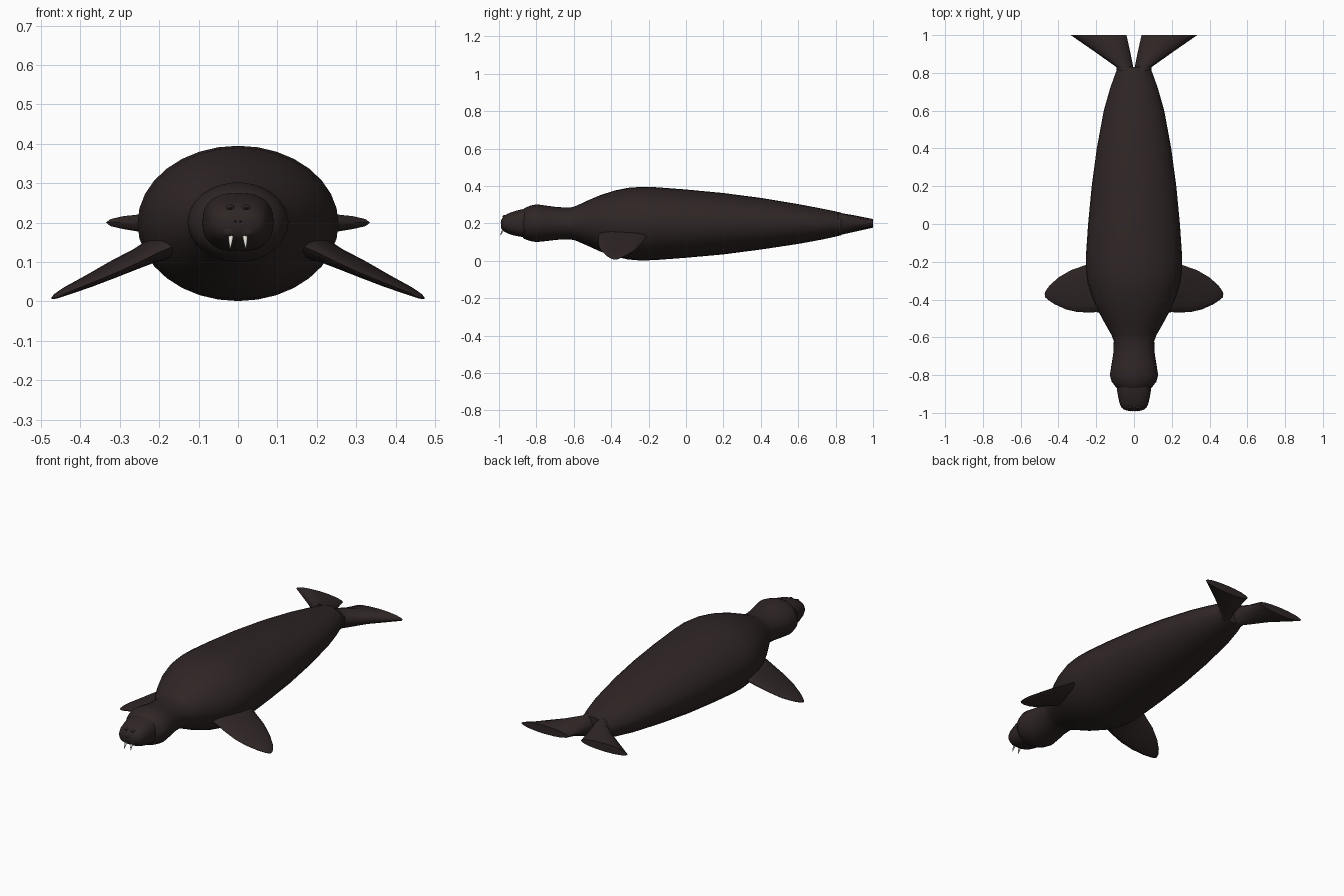
import bpy, bmesh, math
from mathutils import Vector


def material(name, rgb):
    m = bpy.data.materials.new(name)
    m.diffuse_color = (*rgb, 1)
    return m


HIDE = material("dark_brown_hide", (0.029, 0.019, 0.019))
IVORY = material("ivory", (0.75, 0.72, 0.66))
BLACK = material("near_black", (0.008, 0.006, 0.006))


def sgn_pow(v, p):
    return math.copysign(abs(v) ** p, v)


def loft(name, rings, mat, angle=60):
    """Skin closed rings of equal length and cap both ends."""
    bm = bmesh.new()
    vs = [[bm.verts.new(p) for p in r] for r in rings]
    n = len(vs[0])
    for a, b in zip(vs, vs[1:]):
        for i in range(n):
            j = (i + 1) % n
            bm.faces.new((a[i], a[j], b[j], b[i]))
    bm.faces.new(vs[0])
    bm.faces.new(vs[-1])
    bmesh.ops.recalc_face_normals(bm, faces=bm.faces)
    me = bpy.data.meshes.new(name)
    bm.to_mesh(me)
    bm.free()
    me.materials.append(mat)
    ob = bpy.data.objects.new(name, me)
    bpy.context.collection.objects.link(ob)
    smooth(ob, angle)
    return ob


def smooth(ob, angle):
    bpy.ops.object.select_all(action='DESELECT')
    ob.select_set(True)
    bpy.context.view_layer.objects.active = ob
    bpy.ops.object.shade_smooth_by_angle(angle=math.radians(angle))


def section(y, hw, bottom, top, power=1.0, n=32):
    zc, hh = (top + bottom) / 2, (top - bottom) / 2
    return [(hw * sgn_pow(math.cos(t), power), y, zc + hh * sgn_pow(math.sin(t), power))
            for t in (2 * math.pi * i / n for i in range(n))]


def blade(start, end, thick, n=16):
    """Lens-shaped cross-section between two edge points, thickened in z."""
    a, b = Vector(start), Vector(end)
    return [(a + b) / 2 + (b - a) / 2 * math.cos(t) + Vector((0, 0, thick * math.sin(t)))
            for t in (2 * math.pi * i / n for i in range(n))]


def flip(rings):
    return [[(-p[0], p[1], p[2]) for p in r] for r in rings]


def pair(name, rings, mat, angle=60):
    loft("right_" + name, rings, mat, angle)
    loft("left_" + name, flip(rings), mat, angle)


# Body, neck and skull: y, half width, bottom, top
body = [(-0.885, 0.06, 0.14, 0.26), (-0.865, 0.095, 0.117, 0.28), (-0.835, 0.118, 0.106, 0.294),
        (-0.80, 0.128, 0.10, 0.302), (-0.75, 0.12, 0.105, 0.295), (-0.69, 0.11, 0.112, 0.287),
        (-0.62, 0.107, 0.115, 0.284), (-0.59, 0.118, 0.108, 0.292), (-0.53, 0.152, 0.082, 0.32),
        (-0.46, 0.19, 0.05, 0.35), (-0.38, 0.225, 0.022, 0.376), (-0.31, 0.246, 0.007, 0.39),
        (-0.24, 0.255, 0.001, 0.395), (-0.16, 0.254, 0.004, 0.393), (0.0, 0.243, 0.016, 0.381),
        (0.2, 0.224, 0.034, 0.362), (0.4, 0.197, 0.06, 0.336), (0.6, 0.16, 0.09, 0.303),
        (0.72, 0.126, 0.112, 0.28), (0.79, 0.101, 0.127, 0.266), (0.83, 0.085, 0.137, 0.257)]
loft("body", [section(*s) for s in body], HIDE)

# Muzzle
muzzle = [(-0.83, 0.088, 0.125, 0.278), (-0.88, 0.09, 0.128, 0.275), (-0.92, 0.083, 0.135, 0.264),
          (-0.95, 0.076, 0.145, 0.253), (-0.972, 0.066, 0.156, 0.241),
          (-0.984, 0.05, 0.17, 0.227), (-0.99, 0.025, 0.185, 0.212)]
loft("muzzle", [section(*s, power=0.8) for s in muzzle], HIDE)

# Front flippers: leading edge, trailing edge, thickness
fore = [((0.14, -0.47, 0.15), (0.15, -0.19, 0.15), 0.040),
        ((0.20, -0.467, 0.125), (0.225, -0.205, 0.14), 0.032),
        ((0.25, -0.468, 0.10), (0.27, -0.222, 0.115), 0.025),
        ((0.30, -0.466, 0.077), (0.335, -0.245, 0.085), 0.021),
        ((0.36, -0.452, 0.052), (0.40, -0.283, 0.05), 0.016),
        ((0.42, -0.425, 0.028), (0.447, -0.325, 0.027), 0.011),
        ((0.455, -0.402, 0.014), (0.468, -0.355, 0.014), 0.007),
        ((0.47, -0.388, 0.009), (0.473, -0.37, 0.009), 0.003)]
pair("front_flipper", [blade(*f) for f in fore], HIDE)

# Tail flippers flare out from the body end to a flat trailing edge
tail = [((0.0, 0.805, 0.197), (0.092, 0.815, 0.197), 0.062),
        ((0.004, 0.83, 0.197), (0.092, 0.83, 0.197), 0.058),
        ((0.02, 0.91, 0.199), (0.205, 0.91, 0.199), 0.042),
        ((0.04, 1.0, 0.20), (0.335, 1.0, 0.20), 0.023)]
pair("tail_flipper", [blade(*f) for f in tail], HIDE, 40)

# Tusks: y, z, radius along a gentle curve
tusk = [(-0.965, 0.18, 0.007), (-0.978, 0.165, 0.0065), (-0.986, 0.15, 0.0045), (-0.992, 0.134, 0.0008)]
pair("tusk", [[(0.017 + 0.08 * (0.18 - z) * 0.8 + r * math.cos(k * math.pi / 5),
                y + r * math.sin(k * math.pi / 5), z) for k in range(10)]
              for y, z, r in tusk], IVORY)


def ball(name, loc, scale, mat):
    bpy.ops.mesh.primitive_uv_sphere_add(segments=16, ring_count=10, radius=1, location=loc)
    ob = bpy.context.object
    ob.name = name
    ob.scale = scale
    ob.data.materials.append(mat)
    smooth(ob, 60)


# Eyes with lids, nostrils and whisker pads
for side, s in (("right", 1), ("left", -1)):
    ball(side + "_eyelid", (s * 0.02, -0.970, 0.237), (0.011, 0.009, 0.009), HIDE)
    ball(side + "_eye", (s * 0.02, -0.975, 0.237), (0.006, 0.006, 0.005), BLACK)
    ball(side + "_nostril", (s * 0.006, -0.989, 0.203), (0.003, 0.003, 0.002), BLACK)
    ball(side + "_whisker_pad", (s * 0.022, -0.968, 0.18), (0.026, 0.021, 0.02), HIDE)
